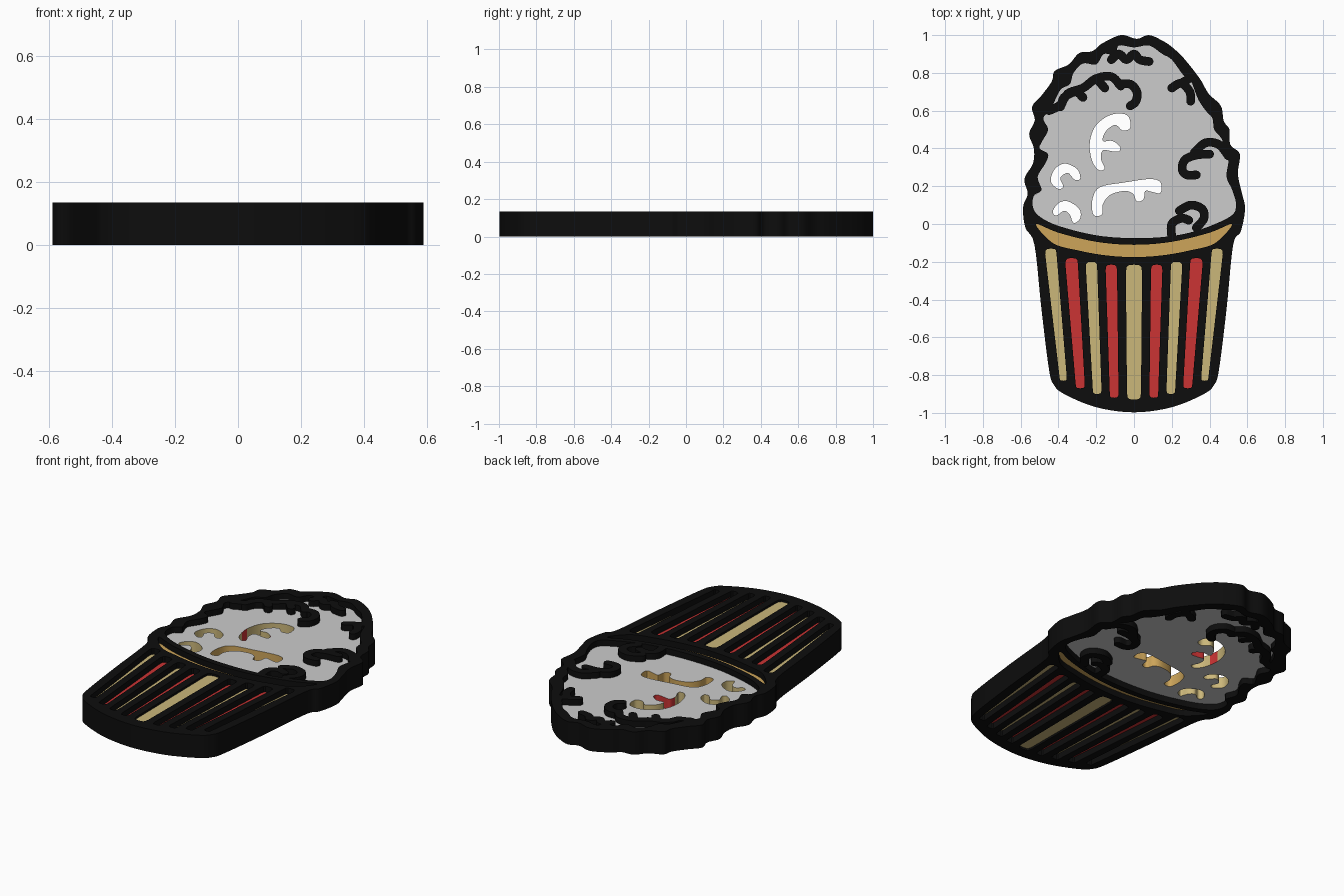
import bpy, bmesh, math
from mathutils import Vector

if "Cube" in bpy.data.objects:
    bpy.data.objects.remove(bpy.data.objects["Cube"])

H = 0.135                 # full thickness of the black frame
LOW, HIGH = 0.035, 0.10   # recessed colour plates


def mat(name, rgb):
    m = bpy.data.materials.new(name)
    lin = [((c / 255 + 0.055) / 1.055) ** 2.4 if c > 10 else c / 255 / 12.92 for c in rgb]
    m.diffuse_color = (*lin, 1)
    m.use_nodes = True
    m.node_tree.nodes["Principled BSDF"].inputs["Base Color"].default_value = m.diffuse_color
    return m


BLACK = mat("black", (13, 13, 13))
GREY = mat("popcorn_grey", (204, 204, 204))
RED = mat("red", (203, 51, 51))
TAN = mat("tan", (203, 183, 122))
GOLD = mat("gold", (205, 165, 90))


def smooth(pts, closed=True, n=5):
    """Catmull-Rom curve through the points."""
    p = [Vector(q) for q in pts]
    c = len(p)
    get = (lambda i: p[i % c]) if closed else (lambda i: p[max(0, min(c - 1, i))])
    out = []
    for i in range(c if closed else c - 1):
        a, b, d, e = get(i - 1), get(i), get(i + 1), get(i + 2)
        for k in range(n):
            t = k / n
            out.append(0.5 * (2 * b + (d - a) * t + (2 * a - 5 * b + 4 * d - e) * t * t
                              + (3 * b - a - 3 * d + e) * t ** 3))
    if not closed:
        out.append(p[-1])
    return out


def finish(name, bm, mats):
    me = bpy.data.meshes.new(name)
    bm.to_mesh(me)
    bm.free()
    for m in mats:
        me.materials.append(m)
    ob = bpy.data.objects.new(name, me)
    bpy.context.collection.objects.link(ob)
    bpy.ops.object.select_all(action='DESELECT')
    ob.select_set(True)
    bpy.context.view_layer.objects.active = ob
    bpy.ops.object.shade_smooth_by_angle(angle=math.radians(35))
    return ob


def plate(name, loops, z0, z1, *mats):
    """Flat solid from an outer loop and hole loops."""
    cu = bpy.data.curves.new(name, 'CURVE')
    cu.dimensions, cu.fill_mode, cu.extrude = '2D', 'BOTH', (z1 - z0) / 2
    for lp in loops:
        s = cu.splines.new('POLY')
        s.points.add(len(lp) - 1)
        for pt, q in zip(s.points, lp):
            pt.co = (q[0], q[1], 0, 1)
        s.use_cyclic_u = True
    tmp = bpy.data.objects.new(name + "_curve", cu)
    bpy.context.collection.objects.link(tmp)
    dg = bpy.context.evaluated_depsgraph_get()
    me = bpy.data.meshes.new_from_object(tmp.evaluated_get(dg))
    bm = bmesh.new()
    bm.from_mesh(me)
    bpy.data.objects.remove(tmp)
    bmesh.ops.remove_doubles(bm, verts=bm.verts, dist=1e-5)
    bmesh.ops.translate(bm, verts=bm.verts, vec=(0, 0, (z0 + z1) / 2))
    bmesh.ops.recalc_face_normals(bm, faces=bm.faces)
    for f in bm.faces:
        f.material_index = 0
    return finish(name, bm, mats)


def stroke(name, pts, hw=0.023):
    """Thick black line with rounded ends."""
    p = smooth(pts, False, 6)
    d0, d1 = (p[0] - p[1]).normalized(), (p[-1] - p[-2]).normalized()
    caps = [(0.98, 0.2), (0.8, 0.6), (0.45, 0.89)]
    rows = [(p[0] + d0 * hw * a, -d0, hw * w) for a, w in caps]
    for i, q in enumerate(p):
        t = (p[min(i + 1, len(p) - 1)] - p[max(i - 1, 0)]).normalized()
        rows.append((q, t, hw))
    rows += [(p[-1] + d1 * hw * a, d1, hw * w) for a, w in reversed(caps)]
    bm = bmesh.new()
    rings = []
    for q, t, w in rows:
        s = Vector((-t.y, t.x)) * w
        rings.append([bm.verts.new((*v, z)) for v, z in
                      ((q + s, 0), (q - s, 0), (q - s, H), (q + s, H))])
    for a, b in zip(rings, rings[1:]):
        for i in range(4):
            bm.faces.new((a[i], a[(i + 1) % 4], b[(i + 1) % 4], b[i]))
    bm.faces.new(rings[0])
    bm.faces.new(rings[-1])
    bmesh.ops.recalc_face_normals(bm, faces=bm.faces)
    finish(name, bm, [BLACK])


# Outer silhouette: scalloped popcorn over a tapered cup
left = [(.015, .98), (-.07, 1), (-.17, .955), (-.22, .915), (-.29, .905), (-.345, .845),
        (-.42, .81), (-.435, .755), (-.49, .68), (-.54, .62), (-.525, .55), (-.555, .476),
        (-.53, .4), (-.535, .32), (-.58, .24), (-.563, .16), (-.587, .09), (-.575, -.02),
        (-.527, -.11), (-.49, -.45), (-.45, -.77), (-.425, -.85), (-.37, -.9), (-.2, -.97)]
right = [(0, -.997), (.2, -.97), (.37, -.9), (.425, -.85), (.45, -.77), (.49, -.45),
         (.525, -.11), (.565, -.04), (.588, .08), (.572, .16), (.55, .265), (.56, .37),
         (.51, .42), (.505, .5), (.475, .545), (.46, .625), (.395, .69), (.35, .767),
         (.27, .87), (.215, .925), (.16, .965), (.08, 1)]
outer = smooth(left + right)

# Popcorn opening
opening = smooth([(-.535, .09), (-.53, .15), (-.49, .18), (-.51, .25), (-.47, .32), (-.455, .37),
                  (-.5, .4), (-.485, .44), (-.455, .5), (-.48, .56), (-.44, .61), (-.39, .71),
                  (-.34, .74), (-.32, .8), (-.27, .85), (-.2, .845), (-.16, .9), (-.1, .895),
                  (-.08, .945), (0, .935), (.08, .945), (.15, .9), (.2, .87), (.26, .79),
                  (.3, .76), (.34, .66), (.38, .6), (.415, .56), (.425, .5), (.465, .45),
                  (.475, .4), (.5, .34), (.49, .25), (.52, .18), (.54, .1), (.51, .04),
                  (.35, -.03), (.19, -.065), (0, -.075), (-.2, -.06), (-.4, -.01), (-.5, .04)])


def band(e):
    """Crescent rim, grown by e."""
    up = [(x, -.11 + .4 * x * x + e) for x in [-.4, -.2, 0, .2, .4]]
    down = [(x, -.175 + .4 * x * x - e) for x in [.43, .3, .15, 0, -.15, -.3, -.43]]
    return smooth([(-.52 - e, 0)] + up + [(.52 + e, 0)] + down)


def stripe(xt, yt, wt, xb, yb, wb, e):
    """Tapered stripe with rounded ends, grown by e."""
    pts = []
    for x, y, w, a0 in ((xt, yt - wt, wt + e, 0), (xb, yb + wb, wb + e, math.pi)):
        for k in range(7):
            a = a0 + math.pi * k / 6
            c, s = math.cos(a), math.sin(a)
            pts.append((x + w * math.copysign(abs(c) ** .6, c), y + w * math.copysign(abs(s) ** .6, s)))
    return pts


half = [(-.44, -.13, .03, -.375, -.83, .019), (-.33, -.18, .033, -.285, -.87, .024),
        (-.225, -.2, .03, -.195, -.9, .023), (-.12, -.215, .03, -.105, -.92, .023)]
specs = half + [(0, -.215, .043, 0, -.93, .037)]
specs += [(-a, b, c, -d, e, f) for a, b, c, d, e, f in reversed(half)]

# Black frame with all openings
plate("black_frame", [outer, opening, band(0)] + [stripe(*s, 0) for s in specs], 0, H, BLACK)

# Cup stripes, the middle one nearly flush
for i, s in enumerate(specs):
    z0, z1 = (.012, .123) if i == 4 else (LOW, HIGH)
    plate(f"cup_stripe_{i + 1}", [stripe(*s, .008)], z0, z1, RED if i % 2 else TAN)

# Rim band
plate("cup_rim_band", [band(.01)], LOW, HIGH, GOLD)

# Popcorn plate with cut-through highlights
cuts = [
    [(-.02, .51), (-.03, .57), (-.085, .585), (-.15, .565), (-.21, .51), (-.235, .42), (-.22, .33),
     (-.185, .285), (-.155, .295), (-.175, .345), (-.165, .39), (-.115, .385), (-.08, .385),
     (-.075, .41), (-.115, .44), (-.165, .44), (-.15, .49), (-.1, .525), (-.06, .495)],
    [(-.215, .05), (-.22, .13), (-.18, .195), (-.05, .22), (.085, .238), (.14, .22), (.14, .165),
     (.095, .17), (.06, .175), (.05, .13), (.015, .12), (-.005, .16), (-.05, .175), (-.125, .155),
     (-.165, .105), (-.17, .05)],
    [(-.4, .185), (-.44, .225), (-.42, .29), (-.365, .32), (-.3, .29), (-.285, .24), (-.315, .235),
     (-.35, .27), (-.39, .245), (-.375, .2)],
    [(-.43, .065), (-.4, .11), (-.35, .12), (-.29, .08), (-.285, .03), (-.32, .005), (-.34, .05),
     (-.37, .07), (-.41, .045)]]
grown = [(q[0] * 1.03, .43 + (q[1] - .43) * 1.03) for q in opening]
pop = plate("popcorn", [grown] + [smooth(c) for c in cuts], LOW, HIGH, GREY, TAN, GOLD, RED)
for f in pop.data.polygons:      # coloured walls of the cut-outs
    if abs(f.normal.z) < .5:
        x, y = f.center.x, f.center.y
        f.material_index = 2 if y < .25 and x > -.24 else 3 if .36 < y < .42 else 1

# Black curls on the popcorn
curls = [
    [(-.45, .6), (-.39, .63), (-.37, .67), (-.31, .7), (-.27, .67)],
    [(-.39, .62), (-.35, .69), (-.27, .72), (-.2, .77), (-.12, .78), (-.07, .73)],
    [(-.19, .76), (-.155, .72)],
    [(-.08, .74), (-.02, .74), (.015, .7), (.01, .65), (-.02, .625)],
    [(-.12, .87), (-.08, .9), (-.04, .87), (0, .9), (.03, .87), (.08, .86)],
    [(.2, .72), (.25, .745), (.295, .7), (.3, .65)], [(.25, .745), (.31, .78)],
    [(.5, .36), (.45, .42), (.38, .43), (.32, .38)],
    [(.4, .37), (.33, .365), (.27, .34), (.255, .29), (.28, .26), (.33, .26)],
    [(.2, -.07), (.2, 0), (.25, .03), (.29, .02)],
    [(.24, .07), (.3, .1), (.36, .08), (.37, .03), (.33, -.02)]]
for i, c in enumerate(curls):
    stroke(f"popcorn_curl_{i + 1}", c)
